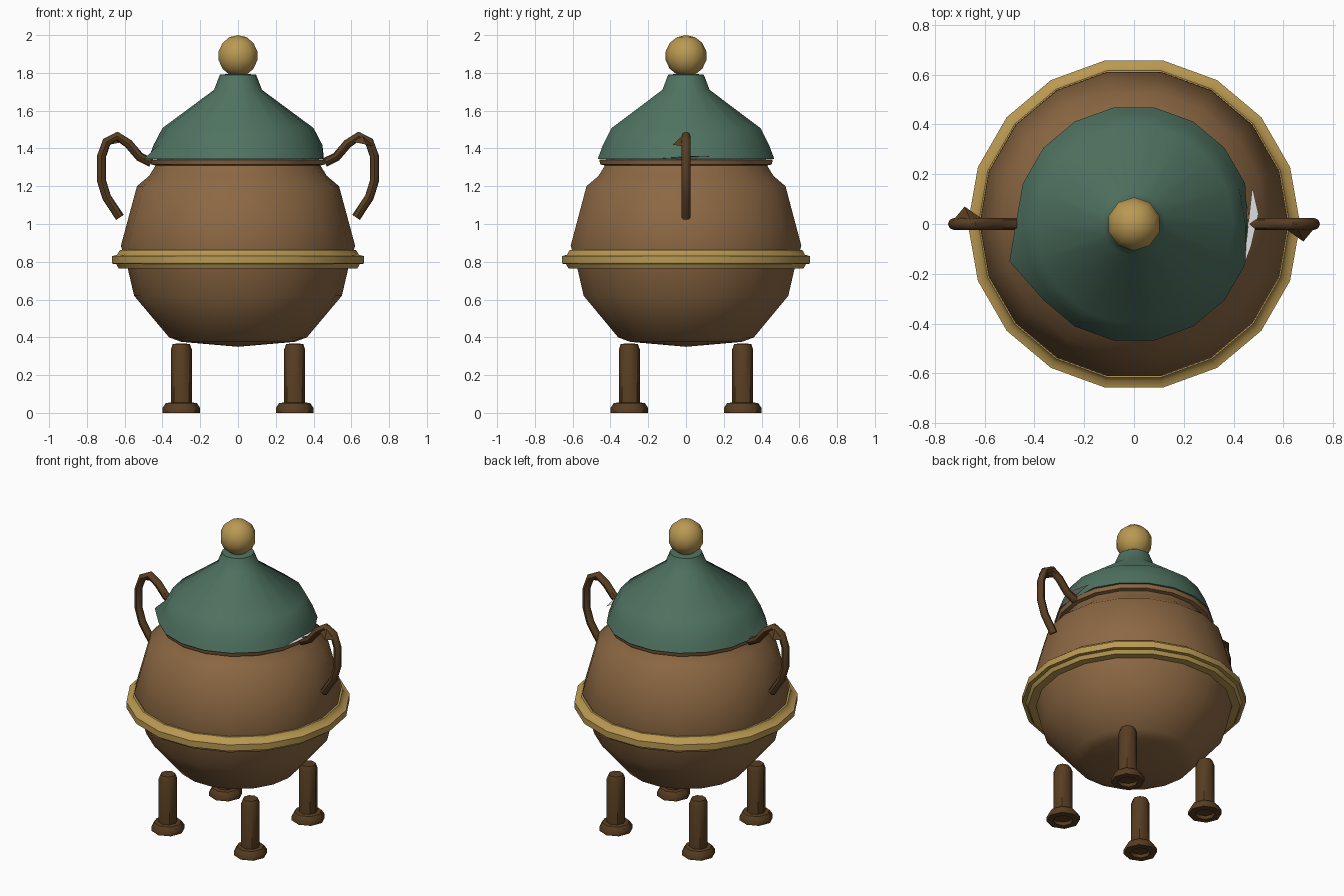
import bpy, bmesh, math
from mathutils import Vector, Matrix

cube = bpy.data.objects.get("Cube")
if cube:
    bpy.data.objects.remove(cube, do_unlink=True)


def material(name, rgb):
    m = bpy.data.materials.new(name)
    m.use_nodes = True
    m.diffuse_color = (*rgb, 1)
    m.node_tree.nodes["Principled BSDF"].inputs["Base Color"].default_value = (*rgb, 1)
    return m


CLAY = material("clay brown", (0.262, 0.138, 0.056))
GOLD = material("old gold", (0.491, 0.319, 0.084))
GREEN = material("dull green", (0.078, 0.171, 0.119))
DARK = material("dark bronze", (0.098, 0.048, 0.016))
PALE = material("pale grey", (0.75, 0.75, 0.75))


def finish(name, bm, mat, angle=45, recalc=True):
    if recalc:
        bmesh.ops.recalc_face_normals(bm, faces=bm.faces)
    mesh = bpy.data.meshes.new(name)
    bm.to_mesh(mesh)
    bm.free()
    mesh.materials.append(mat)
    ob = bpy.data.objects.new(name, mesh)
    bpy.context.collection.objects.link(ob)
    bpy.ops.object.select_all(action='DESELECT')
    ob.select_set(True)
    bpy.context.view_layer.objects.active = ob
    bpy.ops.object.shade_smooth_by_angle(angle=math.radians(angle))
    return ob


def bridge(bm, a, b):
    n = len(a)
    for i in range(n):
        bm.faces.new((a[i], a[(i + 1) % n], b[(i + 1) % n], b[i]))


def lathe(profile, sides, closed=False):
    """Spin (radius, height) points about z; a zero radius becomes a pole."""
    bm = bmesh.new()
    rings = []
    for r, z in profile:
        n = sides if r > 0 else 1
        rings.append([bm.verts.new((r * math.cos(math.tau * i / sides),
                                    r * math.sin(math.tau * i / sides), z)) for i in range(n)])
    pairs = list(zip(rings, rings[1:]))
    if closed:
        pairs.append((rings[-1], rings[0]))
    for a, b in pairs:
        if len(a) == len(b):
            bridge(bm, a, b)
        else:
            pole, ring = (a[0], b) if len(a) == 1 else (b[0], a)
            for i in range(sides):
                bm.faces.new((pole, ring[i], ring[(i + 1) % sides]))
    return bm


# Round pot body with a small lip
body = [(0, 0.35), (0.3, 0.376), (0.365, 0.4), (0.55, 0.62), (0.585, 0.77), (0.62, 0.885),
        (0.535, 1.2), (0.47, 1.255), (0.436, 1.31), (0.46, 1.315), (0.467, 1.34), (0.4, 1.345), (0, 1.345)]
finish("pot_body", lathe(body, 18), CLAY)

# Gold band around the belly
band = [(0.575, 0.765), (0.632, 0.765), (0.645, 0.788), (0.667, 0.79), (0.667, 0.83),
        (0.64, 0.837), (0.625, 0.862), (0.6, 0.862)]
finish("belly_band", lathe(band, 18, closed=True), GOLD)

# Conical lid, its rim dented beside each handle
lid = lathe([(0, 1.35), (0.475, 1.343), (0.447, 1.418), (0.4, 1.508),
             (0.127, 1.71), (0.096, 1.79), (0, 1.8)], 18)
for v in lid.verts:
    if 1.34 < v.co.z < 1.345:
        angle = round(math.degrees(math.atan2(v.co.y, v.co.x)))
        if angle == -160:
            v.co.x, v.co.y = -0.5, -0.15
        elif angle == 0:
            v.co.x = 0.455
finish("lid", lid, GREEN)

# Pale sliver at the dented rim
sliver = bmesh.new()
sliver.faces.new([sliver.verts.new(p) for p in
                  ((0.475, 0.15, 1.36), (0.44, -0.17, 1.345), (0.47, -0.09, 1.35), (0.5, 0.04, 1.36))])
for f in sliver.faces:
    f.normal_update()
    if f.normal.z < 0:
        f.normal_flip()
finish("rim_sliver", sliver, PALE, recalc=False)

# Knob
knob = bmesh.new()
bmesh.ops.create_uvsphere(knob, u_segments=10, v_segments=7, radius=0.11,
                          matrix=Matrix.Translation((0, 0, 1.89)))
finish("knob", knob, GOLD)

# Curved handles, the second turned half round from the first
path = [Vector((x, 0, z)) for x, z in
        ((0.46, 1.325), (0.52, 1.355), (0.58, 1.425), (0.64, 1.465), (0.695, 1.435),
         (0.722, 1.36), (0.723, 1.23), (0.695, 1.14), (0.625, 1.035))]
for side, turn in (("left", 0), ("right", math.pi)):
    bm = bmesh.new()
    rings = []
    for i, p in enumerate(path):
        along = (path[min(i + 1, len(path) - 1)] - path[max(i - 1, 0)]).normalized()
        across = along.cross(Vector((0, 1, 0)))
        rings.append([bm.verts.new(p + 0.024 * (across * math.cos(a) + Vector((0, math.sin(a), 0))))
                      for a in (math.tau * k / 8 for k in range(8))])
    for a, b in zip(rings, rings[1:]):
        bridge(bm, a, b)
    bm.faces.new(rings[0])
    bm.faces.new(rings[-1])
    # Bent spur on the crown of the handle
    tip = [bm.verts.new(p) for p in ((0.58, 0, 1.44), (0.73, -0.01, 1.41),
                                     (0.65, 0, 1.485), (0.68, -0.07, 1.42))]
    for tri in ((0, 1, 2), (0, 1, 3), (1, 2, 3), (0, 2, 3)):
        bm.faces.new([tip[k] for k in tri])
    bmesh.ops.rotate(bm, verts=bm.verts, cent=(0, 0, 0), matrix=Matrix.Rotation(turn, 3, 'Z'))
    finish(side + "_handle", bm, DARK)

# Four legs with flared, hollow feet
leg = [(0, 0.02), (0.055, 0.02), (0.06, 0), (0.1, 0), (0.1, 0.025), (0.082, 0.052), (0.056, 0.055),
       (0.056, 0.335), (0.045, 0.365), (0, 0.368)]
for y, end in ((-0.3, "front"), (0.3, "back")):
    for x, side in ((-0.3, "right"), (0.3, "left")):
        bm = lathe(leg, 8)
        bmesh.ops.translate(bm, verts=bm.verts, vec=(x, y, 0))
        finish(f"{end}_{side}_leg", bm, DARK)
